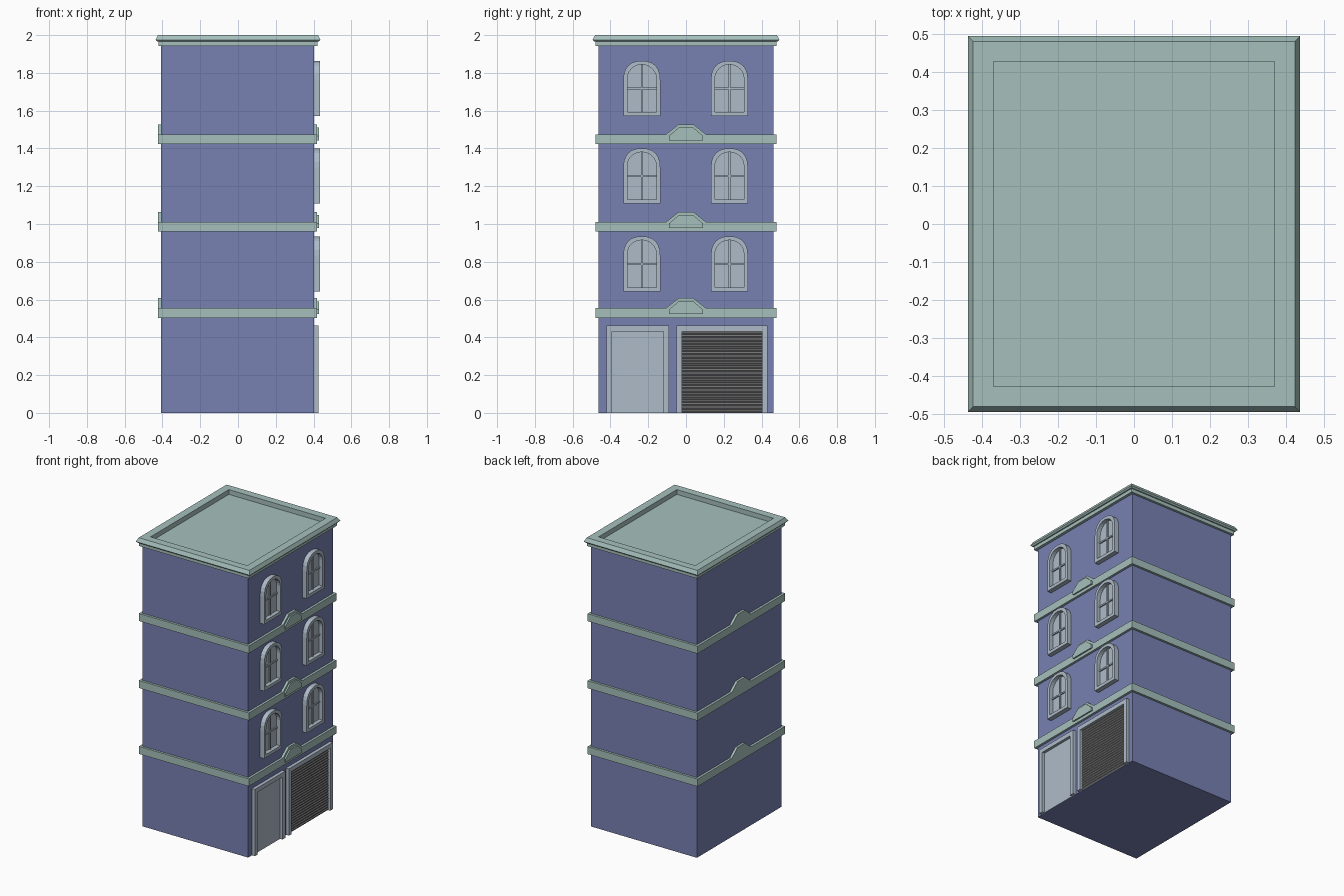
import bpy, bmesh, math

if "Cube" in bpy.data.objects:
    bpy.data.objects.remove(bpy.data.objects["Cube"])


def material(name, rgb):
    m = bpy.data.materials.new(name)
    m.diffuse_color = (*rgb, 1)
    m.use_nodes = True
    m.node_tree.nodes["Principled BSDF"].inputs["Base Color"].default_value = m.diffuse_color
    return m


BLUE = material("wall blue", (0.19, 0.22, 0.45))
MINT = material("trim mint", (0.38, 0.53, 0.50))
PALE = material("frame pale grey", (0.42, 0.50, 0.58))
GREY = material("shutter grey", (0.17, 0.17, 0.17))

WX, WY = 0.405, 0.463      # half sizes of the walls
CX = -0.003                # wall centre in x
FACE = CX + WX             # x of the decorated wall


def finish(name, bm, mat):
    bmesh.ops.recalc_face_normals(bm, faces=bm.faces)
    me = bpy.data.meshes.new(name)
    bm.to_mesh(me)
    bm.free()
    ob = bpy.data.objects.new(name, me)
    bpy.context.collection.objects.link(ob)
    me.materials.append(mat)
    return ob


def box(name, x0, x1, y0, y1, z0, z1, mat):
    return prism(name, [(y0, z0), (y1, z0), (y1, z1), (y0, z1)], x0, x1, mat)


def prism(name, yz, x0, x1, mat):
    """Extrude a y-z outline from x0 to x1."""
    bm = bmesh.new()
    a = [bm.verts.new((x0, y, z)) for y, z in yz]
    b = [bm.verts.new((x1, y, z)) for y, z in yz]
    n = len(yz)
    bm.faces.new(a)
    bm.faces.new(b)
    for i in range(n):
        j = (i + 1) % n
        bm.faces.new((a[i], a[j], b[j], b[i]))
    return finish(name, bm, mat)


def frame(name, outer, inner, x0, x1, mat):
    """Hollow frame between two outlines with the same point count."""
    bm = bmesh.new()
    loops = [[bm.verts.new((x, y, z)) for y, z in pts]
             for x, pts in ((x0, outer), (x1, outer), (x1, inner), (x0, inner))]
    n = len(outer)
    for k in range(4):
        p, q = loops[k], loops[(k + 1) % 4]
        for i in range(n):
            j = (i + 1) % n
            bm.faces.new((p[i], p[j], q[j], q[i]))
    return finish(name, bm, mat)


def arch(yc, z0, spring, top, half, power=1.0, n=12):
    """Arched outline; power below 1 gives squarer shoulders."""
    pts = [(yc - half, z0), (yc + half, z0)]
    for i in range(n + 1):
        a = math.pi * i / n
        c, s = math.cos(a), max(0, math.sin(a))
        pts.append((yc + half * math.copysign(abs(c) ** power, c),
                    spring + (top - spring) * s ** power))
    return pts


# Walls
box("walls", CX - WX, CX + WX, -WY, WY, 0, 1.96, BLUE)

# Floor bands with a raised crest on both x sides
for k, z in enumerate((0.503, 0.959, 1.423)):
    box(f"floor_band_{k}", CX - WX - 0.016, CX + WX + 0.016,
        -WY - 0.016, WY + 0.016, z, z + 0.052, MINT)
    crest = [(-0.105, z + 0.04), (0.105, z + 0.04), (0.105, z + 0.052),
             (0.04, z + 0.104), (-0.04, z + 0.104), (-0.105, z + 0.052)]
    prism(f"crest_front_{k}", crest, FACE - 0.005, FACE + 0.016, MINT)
    prism(f"crest_back_{k}", crest, CX - WX - 0.016, CX - WX + 0.005, MINT)
    plate = [(-0.09, z + 0.02), (0.09, z + 0.02), (0.09, z + 0.044),
             (0.038, z + 0.088), (-0.038, z + 0.088), (-0.09, z + 0.044)]
    prism(f"crest_plate_{k}", plate, FACE, FACE + 0.026, MINT)

# Cornice and sunken roof, from stacked rectangles
bm = bmesh.new()
rings = [(0.405, 0.463, 1.942), (0.421, 0.479, 1.942), (0.421, 0.479, 1.966),
         (0.428, 0.486, 1.966), (0.437, 0.495, 1.975), (0.424, 0.481, 2.0),
         (0.37, 0.428, 2.0), (0.37, 0.428, 1.967)]
loops = [[bm.verts.new((sx * x, sy * y, z))
          for sx, sy in ((-1, -1), (1, -1), (1, 1), (-1, 1))]
         for x, y, z in rings]
for p, q in zip(loops, loops[1:]):
    for i in range(4):
        j = (i + 1) % 4
        bm.faces.new((p[i], p[j], q[j], q[i]))
bm.faces.new(loops[-1])
bm.faces.new(loops[0])
finish("cornice_roof", bm, MINT)

# Arched windows
for r, z in enumerate((0.643, 1.109, 1.572)):
    for c, y in enumerate((-0.234, 0.230)):
        tag = f"{r}_{c}"
        inner = arch(y, z + 0.022, z + 0.198, z + 0.272, 0.077)
        frame(f"window_frame_{tag}",
              arch(y, z, z + 0.19, z + 0.292, 0.098, 0.85), inner,
              FACE, 0.434, PALE)
        prism(f"window_glass_{tag}", inner, FACE, FACE + 0.004, PALE)
        box(f"window_mullion_{tag}", FACE, FACE + 0.012, y - 0.005, y + 0.005,
            z + 0.02, z + 0.272, PALE)
        box(f"window_bar_{tag}", FACE, FACE + 0.012, y - 0.077, y + 0.077,
            z + 0.14, z + 0.15, PALE)


# Ground floor openings
def portal(y0, y1):
    t = 0.03
    return ([(y0, 0), (y0, 0.462), (y1, 0.462), (y1, 0)],
            [(y0 + t, 0), (y0 + t, 0.432), (y1 - t, 0.432), (y1 - t, 0)])


def portal_frame(name, y0, y1):
    o, i = portal(y0, y1)
    prism(name, o + i[::-1], FACE, 0.425, PALE)


portal_frame("door_frame", -0.422, -0.09)
portal_frame("shutter_frame", -0.05, 0.432)
box("door_panel", FACE, FACE + 0.004, -0.392, -0.12, 0, 0.432, PALE)

# Roller shutter with shallow slats
bm = bmesh.new()
n = 24
step = 0.432 / n
rows = []
for i in range(2 * n + 1):
    x = FACE + (0.009 if i % 2 else 0.004)
    rows.append([bm.verts.new((x, y, i * step / 2)) for y in (-0.02, 0.402)])
for p, q in zip(rows, rows[1:]):
    bm.faces.new((p[0], p[1], q[1], q[0]))
shutter = finish("roller_shutter", bm, GREY)
if shutter.data.polygons[0].normal.x < 0:
    shutter.data.flip_normals()
